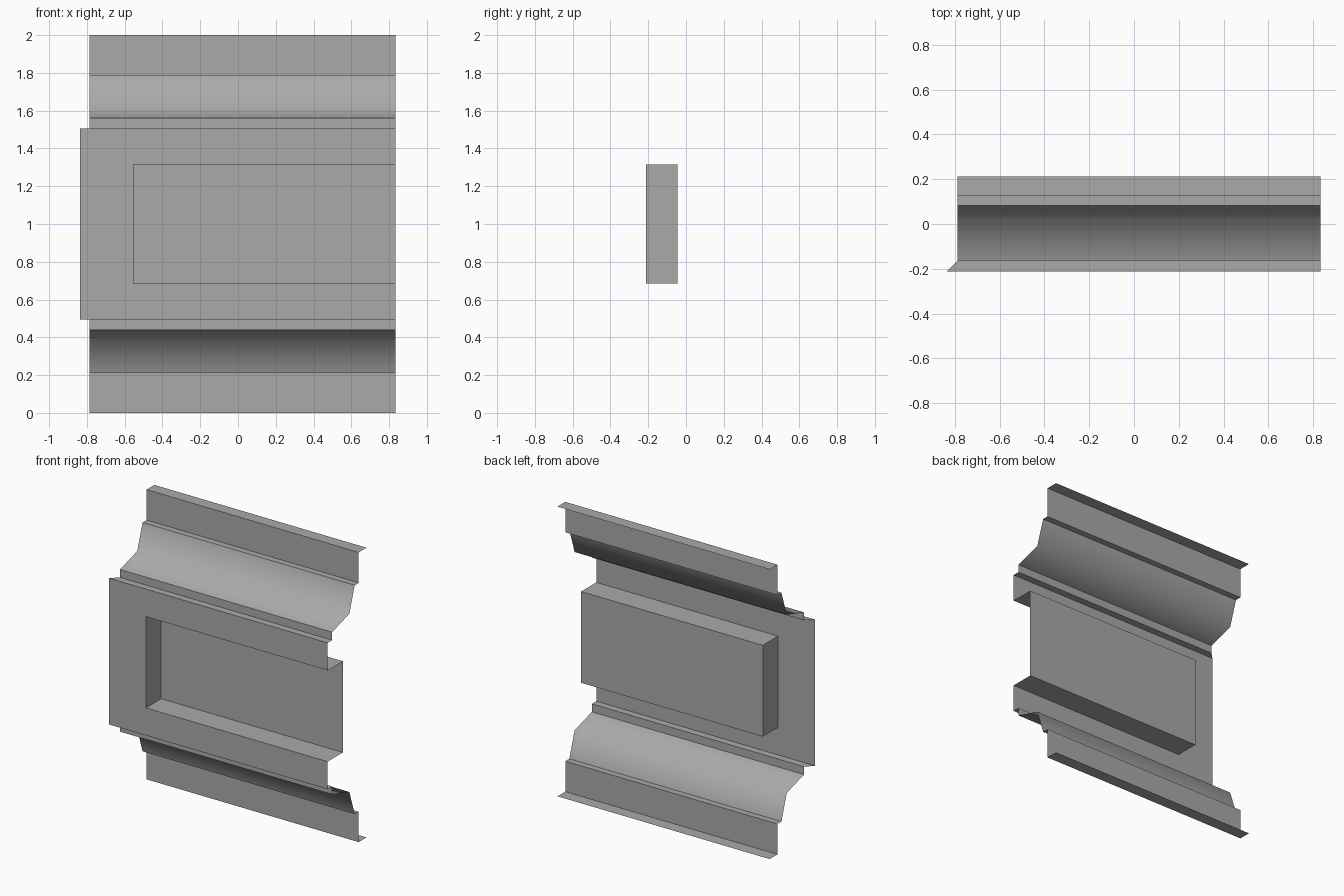
import bpy
import math

cube = bpy.data.objects.get("Cube")
if cube:
    bpy.data.objects.remove(cube, do_unlink=True)

LEFT, LIP, RIGHT = -0.837, -0.787, 0.833
FRONT, RECESS, HEIGHT = -0.212, -0.046, 2.0

grey = bpy.data.materials.new("plain grey")
grey.use_nodes = True
colour = (0.4, 0.4, 0.4, 1)
grey.diffuse_color = colour
grey.node_tree.nodes["Principled BSDF"].inputs["Base Color"].default_value = colour


def add_sheet(name, verts, faces):
    mesh = bpy.data.meshes.new(name)
    mesh.from_pydata(verts, [], faces)
    mesh.materials.append(grey)
    mesh.shade_smooth()
    mesh.set_sharp_from_angle(angle=math.radians(65))
    obj = bpy.data.objects.new(name, mesh)
    bpy.context.collection.objects.link(obj)
    return obj


# Wall panel: nested U outlines joined into a frame, recess walls and recess floor
def u_outline(x, y, z):
    return [(RIGHT, y, z), (x, y, z), (x, y, HEIGHT - z), (RIGHT, y, HEIGHT - z)]


verts = u_outline(LEFT, FRONT, 0.495) + u_outline(-0.554, FRONT, 0.685) \
    + u_outline(-0.554, RECESS, 0.685)
faces = [(a + 4, a + 5, a + 1, a) for ring in (0, 4) for a in range(ring, ring + 3)]
faces.append((11, 10, 9, 8))
add_sheet("recessed_panel", verts, faces)

# Moulding section (y, z): panel lip, short riser, cove, ledge, fascia, back flange
section = [(FRONT, 1.505), (-0.163, 1.505), (-0.163, 1.56), (0.025, 1.615),
           (0.083, 1.79), (0.127, 1.79), (0.127, HEIGHT), (0.212, HEIGHT)]


def add_moulding(name, flip):
    verts, faces = [], []
    for i, (y, z) in enumerate(section):
        z = HEIGHT - z if flip else z
        # The lip is mitred at its outer edge to meet the wider panel
        verts += [(LIP if i else LEFT, y, z), (RIGHT, y, z)]
    for a in range(0, len(verts) - 2, 2):
        quad = (a, a + 1, a + 3, a + 2)
        faces.append(quad[::-1] if flip else quad)
    add_sheet(name, verts, faces)


add_moulding("upper_moulding", False)
add_moulding("lower_moulding", True)
